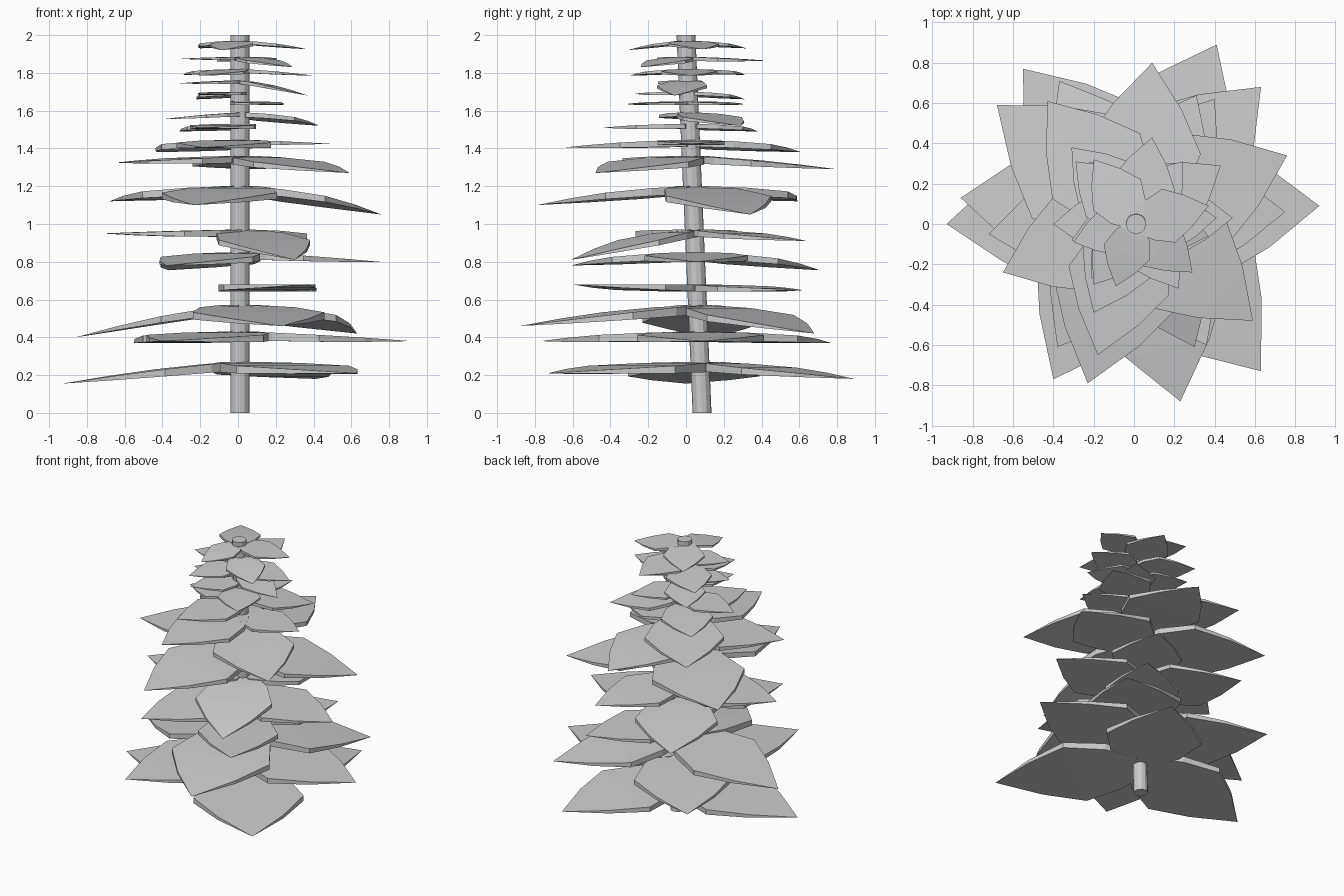
import bpy, bmesh
from mathutils import Vector

if "Cube" in bpy.data.objects:
    bpy.data.objects.remove(bpy.data.objects["Cube"])

# Half outline of a leaf: distance along, half width (fractions of length)
OUTLINE = [(0, .12), (.18, .27), (.45, .37), (.72, .22)]

# Whorls of leaves: attachment height, then tip x, tip y, droop of each leaf
LOWER = [
    (.27, (-.93, .0, .115), (.41, .89, .09), (.63, -.73, .06)),
    (.43, (.92, .09, .05), (-.55, .77, .06), (-.40, -.77, .05)),
    (.57, (-.86, .13, .17), (.63, .68, .15), (.23, -.88, .11)),
    (.68, (.36, -.60, .0), (.40, .62, .03)),
    (.85, (.75, .06, .05), (-.37, .71, .095), (-.38, -.61, .07)),
    (.97, (-.72, -.05, .02), (.31, .64, .06), (.30, -.61, .16)),
    (1.2, (.76, .34, .15), (-.68, .59, .08), (-.23, -.79, .1)),
    (1.36, (-.65, -.24, .035), (.59, -.48, .09), (.09, .80, .07)),
    (1.445, (.49, .03, .02), (-.43, .61, .065), (-.18, -.65, .04)),
]
UPPER = [
    (1.53, (-.31, .38, .04), (-.20, -.44, .02)),
    (1.59, (.43, .29, .07), (-.40, .0, .035)),
    (1.65, (.24, .31, .015), (.22, -.32, .015)),
    (1.70, (-.22, .31, .04), (-.21, -.27, .01)),
    (1.76, (.37, -.06, .08), (-.31, -.08, .015)),
    (1.82, (.41, .03, .035), (-.29, .31, .03), (-.20, -.30, .035)),
    (1.885, (.09, .43, .02), (.29, -.24, .055), (-.30, -.09, .01)),
    (1.97, (.37, .09, .045), (-.20, .32, .04), (-.09, -.31, .05)),
]


def stem_at(z):
    return Vector((.01, .085 * (1 - z / 2), z))


def make_object(name, bm):
    bmesh.ops.recalc_face_normals(bm, faces=bm.faces)
    mesh = bpy.data.meshes.new(name)
    bm.to_mesh(mesh)
    bm.free()
    obj = bpy.data.objects.new(name, mesh)
    bpy.context.collection.objects.link(obj)
    return obj


def leaf(name, z, x, y, droop):
    base = stem_at(z)
    along = Vector((x, y, z)) - base
    length = along.length
    side = Vector((-along.y, along.x, 0)) / length
    bm = bmesh.new()
    rows = []
    for t, w in OUTLINE:
        mid = base + along * t - Vector((0, 0, droop * t ** 1.35))
        thick = Vector((0, 0, .05 * length * (1 - t * t)))
        off = side * w * length
        rows.append([bm.verts.new(p) for p in
                     (mid - off, mid + off, mid + off - thick, mid - off - thick)])
    tip = bm.verts.new((x, y, z - droop))
    bm.faces.new(rows[0])
    for a, b in zip(rows, rows[1:]):
        for i in range(4):
            j = (i + 1) % 4
            bm.faces.new((a[i], a[j], b[j], b[i]))
    for i in range(4):
        bm.faces.new((rows[-1][i], rows[-1][(i + 1) % 4], tip))
    return make_object(name, bm)


# Leaning stem
bm = bmesh.new()
bmesh.ops.create_cone(bm, cap_ends=True, segments=12, radius1=.05, radius2=.05, depth=2)
for v in bm.verts:
    z = v.co.z + 1
    v.co = stem_at(z) + Vector((v.co.x, v.co.y, 0))
make_object("stem", bm)

# Leaves
for n, (z, *leaves) in enumerate(LOWER + UPPER):
    for k, (x, y, droop) in enumerate(leaves):
        leaf(f"leaf_{n}_{k}", z, x, y, droop)
